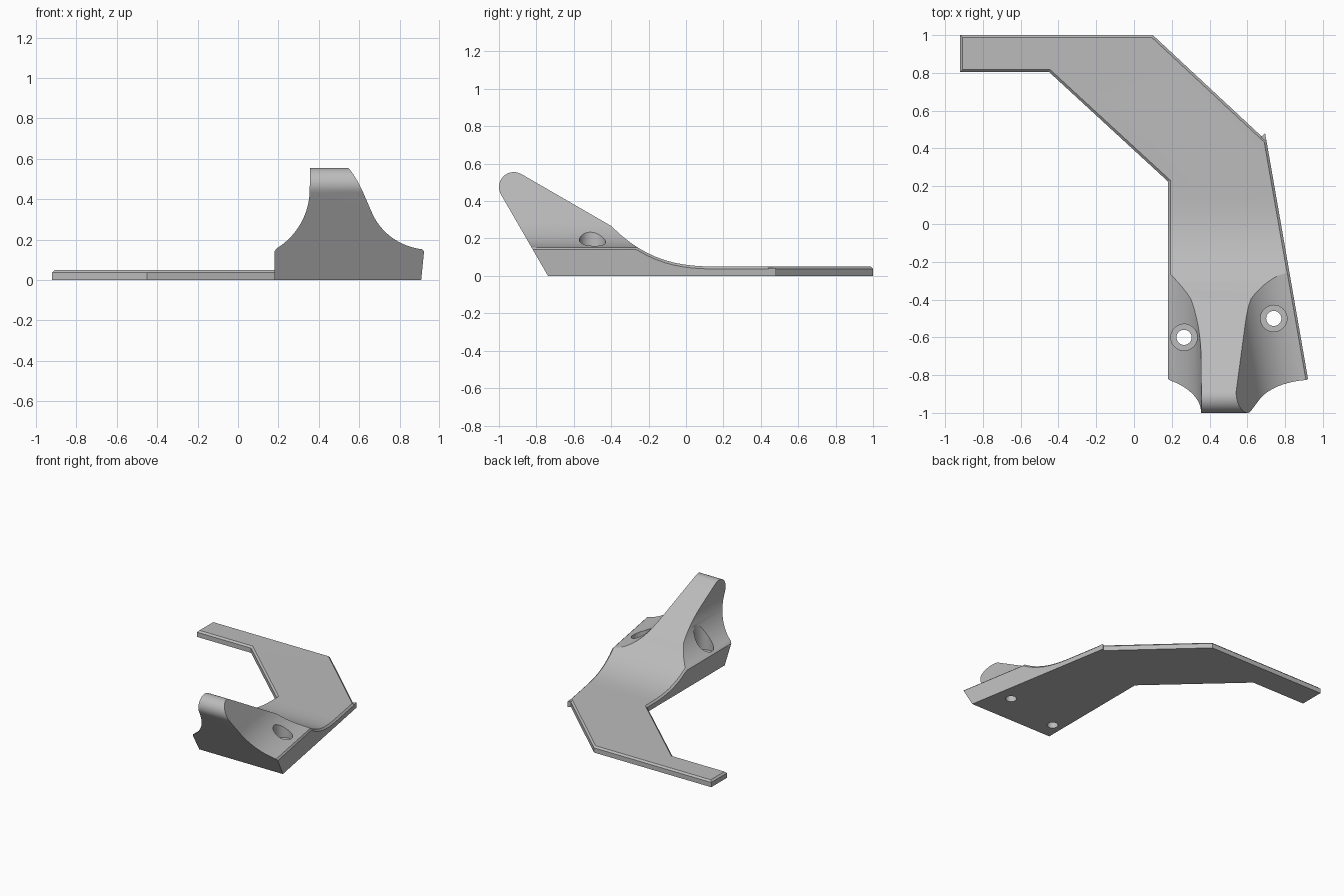
import bpy, bmesh, math
from mathutils import Vector

old = bpy.data.objects.get("Cube")
if old:
    bpy.data.objects.remove(old, do_unlink=True)

grey = bpy.data.materials.new("plain_grey")
grey.use_nodes = True
grey.diffuse_color = (0.5, 0.5, 0.5, 1)
grey.node_tree.nodes["Principled BSDF"].inputs["Base Color"].default_value = (0.5, 0.5, 0.5, 1)


def prism(name, points, sweep):
    """Extrude a closed outline of 3D points along a sweep vector."""
    bm = bmesh.new()
    lower = [bm.verts.new(p) for p in points]
    upper = [bm.verts.new(Vector(p) + Vector(sweep)) for p in points]
    bm.faces.new(lower)
    bm.faces.new(upper)
    n = len(points)
    for i in range(n):
        j = (i + 1) % n
        bm.faces.new((lower[i], lower[j], upper[j], upper[i]))
    bmesh.ops.recalc_face_normals(bm, faces=bm.faces)
    mesh = bpy.data.meshes.new(name)
    bm.to_mesh(mesh)
    bm.free()
    mesh.materials.append(grey)
    obj = bpy.data.objects.new(name, mesh)
    bpy.context.scene.collection.objects.link(obj)
    return obj


def arc(cx, cy, r, start, end, steps):
    angles = [math.radians(start + (end - start) * i / steps) for i in range(steps + 1)]
    return [(cx + r * math.cos(a), cy + r * math.sin(a)) for a in angles]


def combine(target, tool, operation):
    """Apply a boolean and discard its helper."""
    tool.hide_render = True
    mod = target.modifiers.new("cut", 'BOOLEAN')
    mod.object, mod.operation, mod.solver = tool, operation, 'EXACT'
    bpy.context.view_layer.update()
    graph = bpy.context.evaluated_depsgraph_get()
    mesh = bpy.data.meshes.new_from_object(target.evaluated_get(graph))
    target.modifiers.clear()
    target.data = mesh
    bpy.data.objects.remove(tool, do_unlink=True)


# Bent plan outline
plan = [(-0.92, 1), (0.1, 1), (0.7015, 0.44), (0.97, -1.1),
        (0.18, -1.1), (0.18, 0.225), (-0.45, 0.805), (-0.92, 0.805)]
bracket = prism("bracket_body", [(x, y, -0.5) for x, y in plan], (0, 0, 1.5))

# Side profile: raked front, round tip, straight slope, hollow sweep into the plate
side = [(-0.738, 0)] + arc(-0.92, 0.475, 0.08, 210, 60, 20)
steps = 12
for i in range(steps + 1):
    t = 1 - i / steps
    side.append((0.18 - 0.58 * t, 0.05 + 0.217 * t ** 2.7))
side += [(1.3, 0.05), (1.3, 0)]
combine(bracket, prism("side_profile", [(-1.5, y, z) for y, z in side], (3, 0, 0)), 'INTERSECT')

# Chamfer along the upper rim of the plate
bm = bmesh.new()
bm.from_mesh(bracket.data)
bmesh.ops.remove_doubles(bm, verts=bm.verts, dist=0.0001)
bm.normal_update()
rim = []
for e in bm.edges:
    if len(e.link_faces) == 2 and sum(v.co.y for v in e.verts) / 2 > -0.41:
        low, high = sorted(f.normal.z for f in e.link_faces)
        if abs(low) < 0.05 and high > 0.5:
            rim.append(e)
bmesh.ops.bevel(bm, geom=rim, offset=0.013, segments=1, profile=0.5,
                affect='EDGES', clamp_overlap=False)
bm.to_mesh(bracket.data)
bm.free()

# Hollow flanks beside the ridge; the right-hand one follows the slanted wall
left_cut = [(-0.3, 0.138), (0.178, 0.138)] + arc(0.01, 0.45, 0.345, -58.5, 0, 24)
left_cut += [(0.36, 0.8), (-0.3, 0.8)]
combine(bracket, prism("left_flank", [(x, -1.3, z) for x, z in left_cut], (0, 1.7, 0)), 'DIFFERENCE')

slant = -0.174
right_cut = [(1.4, 0.139), (0.922, 0.139)] + arc(0.95, 0.5, 0.35, 263, 208.4, 24)
right_cut += [(0.393, 0.8), (1.4, 0.8)]
combine(bracket, prism("right_flank", [(x - slant * 0.49, -1.3, z) for x, z in right_cut],
                       (slant * 1.7, 1.7, 0)), 'DIFFERENCE')

# Counterbored screw holes
for x, y in ((0.265, -0.6), (0.74, -0.5)):
    for radius, floor in ((0.07, 0.12), (0.04, -0.2)):
        ring = arc(x, y, radius, 0, 360, 40)[:-1]
        combine(bracket, prism("screw_hole", [(a, b, floor) for a, b in ring], (0, 0, 0.9)), 'DIFFERENCE')

# Small pointed lip where the side wall overshoots the plate
lip = [(0.665, 0.455), (0.694, 0.48), (0.7015, 0.44)]
prism("corner_lip", [(x, y, 0) for x, y in lip], (0, 0, 0.042))

bracket.data.shade_smooth()
bracket.data.set_sharp_from_angle(angle=math.radians(25))
